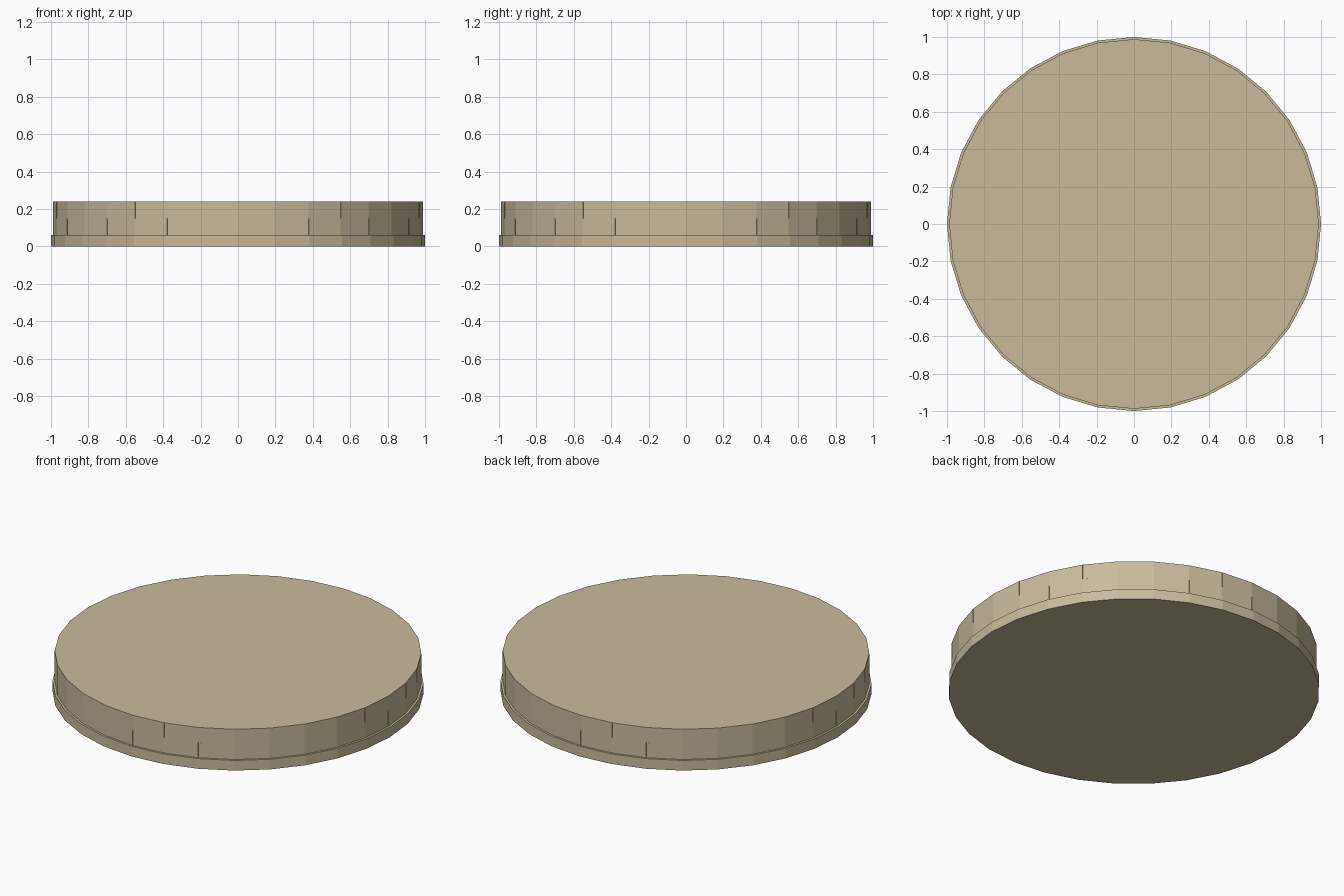
import bpy, bmesh
from math import sin, cos, pi

if "Cube" in bpy.data.objects:
    bpy.data.objects.remove(bpy.data.objects["Cube"])

SIDES = 32
STEP = 2 * pi / SIDES
R_BASE, R_WALL = 1.0, 0.988

stone_mat = bpy.data.materials.new("sandstone")
stone_mat.diffuse_color = (0.58, 0.50, 0.33, 1)
stone_mat.use_nodes = True
stone_mat.node_tree.nodes["Principled BSDF"].inputs["Base Color"].default_value = stone_mat.diffuse_color


def finish(name, bm):
    bmesh.ops.recalc_face_normals(bm, faces=bm.faces)
    mesh = bpy.data.meshes.new(name)
    bm.to_mesh(mesh)
    bm.free()
    mesh.materials.append(stone_mat)
    obj = bpy.data.objects.new(name, mesh)
    bpy.context.collection.objects.link(obj)
    return obj


def extrude_outline(bm, outline, z0, z1):
    face = bm.faces.new([bm.verts.new((r * cos(a), r * sin(a), z0)) for r, a in outline])
    ext = bmesh.ops.extrude_face_region(bm, geom=[face], use_keep_orig=True)
    for item in ext["geom"]:
        if isinstance(item, bmesh.types.BMVert):
            item.co.z = z1


def disc(name, radius, z0, z1):
    bm = bmesh.new()
    extrude_outline(bm, [(radius, i * STEP) for i in range(SIDES)], z0, z1)
    return finish(name, bm)


def stone_course(name, z0, z1, offset, gap=0.0008):
    # each stone covers two facets of the wall
    bm = bmesh.new()
    for k in range(SIDES // 2):
        a = (2 * k + offset) * STEP
        angles = [a + gap, a + STEP, a + 2 * STEP - gap]
        outline = [(R_WALL, t) for t in angles] + [(0.9, t) for t in reversed(angles)]
        extrude_outline(bm, outline, z0, z1)
    return finish(name, bm)


# Base plinth
disc("base_plinth", R_BASE, 0.0, 0.06)
# Two staggered courses of stones
stone_course("lower_stone_course", 0.06, 0.15, 0)
stone_course("upper_stone_course", 0.15, 0.239, 1)
# Solid fill behind the joints and the flat top
disc("inner_fill", 0.984, 0.05, 0.2385)
disc("top_floor", R_WALL, 0.239, 0.24)
